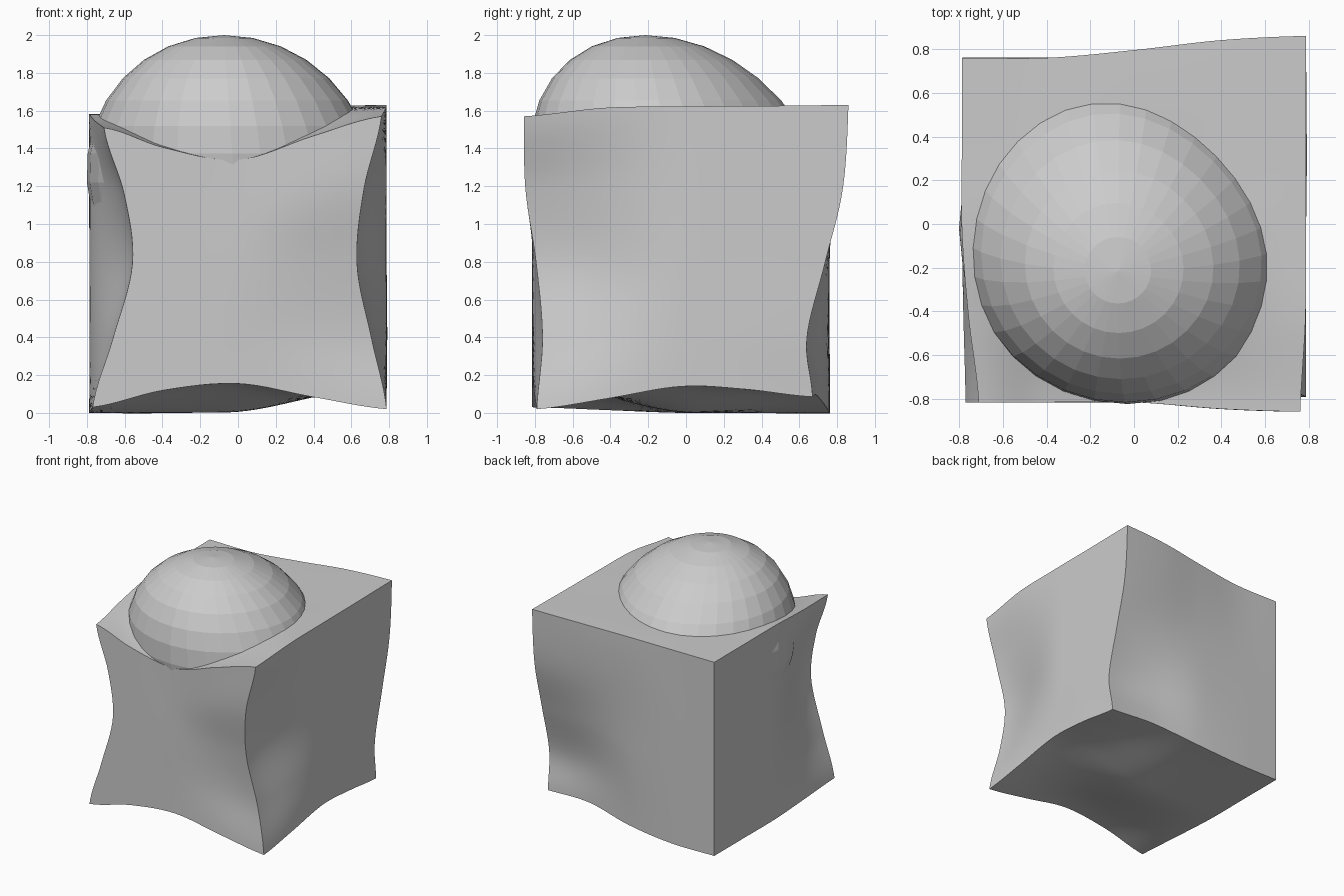
import bpy, bmesh
from mathutils import Vector as V

if "Cube" in bpy.data.objects:
    bpy.data.objects.remove(bpy.data.objects["Cube"])

N = 32
LO, HI = (-.787, -.815, 0), (.787, .76, 1.58)

# Corner offsets from a plain box, keyed by (x, y, z) side
corner = {
    (0, 0, 0): (.017, 0, .03), (1, 0, 0): (0, .025, .02),
    (0, 1, 0): (0, 0, 0), (1, 1, 0): (-.01, -.09, .085),
    (0, 0, 1): (.077, 0, -.07), (1, 0, 1): (-.027, -.043, -.01),
    (0, 1, 1): (0, 0, 0), (1, 1, 1): (0, .1, .05)}

# Three offsets along each edge, keyed by axis and the sides on the other two axes
Z = (0, 0, 0)
edge = {
    (0, 0, 0): [(0, 0, .12), (0, .005, .155), (0, .015, .085)],
    (0, 0, 1): [(0, 0, -.175), (0, 0, -.24), (0, -.03, -.115)],
    (0, 1, 0): [Z, (0, -.02, .035), (0, -.07, .095)],
    (0, 1, 1): [Z, (0, .035, .02), (0, .08, .042)],
    (1, 0, 0): [(.007, 0, .015), Z, Z],
    (1, 0, 1): [(.03, 0, -.035), Z, Z],
    (1, 1, 0): [(0, 0, .075), (0, 0, .14), (0, -.05, .125)],
    (1, 1, 1): [(-.003, -.01, .035), (0, 0, .042), (0, .03, .045)],
    (2, 0, 0): [(.125, 0, 0), (.228, 0, 0), (.185, 0, -.03)],
    (2, 1, 0): [(-.08, .055, 0), (-.157, .022, 0), (-.12, -.035, 0)],
    (2, 0, 1): [Z, Z, Z],
    (2, 1, 1): [(0, -.12, 0), (0, -.025, 0), (0, .07, 0)]}


def key3(axis, a, others):
    k = list(others)
    k.insert(axis, a)
    return tuple(k)


def edge_offset(axis, others, t):
    """Smooth curve through the five offsets of one edge."""
    p = [V(corner[key3(axis, 0, others)])] + [V(q) for q in edge[(axis, *others)]]
    p.append(V(corner[key3(axis, 1, others)]))
    i = min(int(t * 4), 3)
    f = t * 4 - i
    tan = [(p[min(j + 1, 4)] - p[max(j - 1, 0)]) / 2 for j in range(5)]
    h = f * f * (3 - 2 * f)
    return (p[i] * (1 - h) + p[i + 1] * h + tan[i] * (f * (1 - f) ** 2)
            - tan[i + 1] * (f * f * (1 - f)))


def fade(t, side):
    """Influence of an edge, gone a little past mid-face."""
    d = min((1 - t if side else t) / .55, 1)
    return 1 - d * d * (3 - 2 * d)


# Body: six patches whose curved edges blend into flat middles
bm = bmesh.new()
for ax in range(3):
    a, b = [i for i in range(3) if i != ax]
    for side in (0, 1):
        grid = []
        for i in range(N + 1):
            row = []
            for j in range(N + 1):
                u, v = i / N, j / N
                c = [0, 0, 0]
                c[ax], c[a], c[b] = side, u, v
                pos = V([LO[k] + (HI[k] - LO[k]) * c[k] for k in range(3)])
                for s in (0, 1):
                    ka, kb = [0, 0, 0], [0, 0, 0]
                    ka[ax] = kb[ax] = side
                    ka[b], kb[a] = s, s
                    pos += fade(v, s) * edge_offset(a, [ka[k] for k in range(3) if k != a], u)
                    pos += fade(u, s) * edge_offset(b, [kb[k] for k in range(3) if k != b], v)
                    for r in (0, 1):
                        kc = [0, 0, 0]
                        kc[ax], kc[a], kc[b] = side, s, r
                        pos -= fade(u, s) * fade(v, r) * V(corner[tuple(kc)])
                row.append(bm.verts.new(pos))
            grid.append(row)
        for i in range(N):
            for j in range(N):
                bm.faces.new((grid[i][j], grid[i + 1][j], grid[i + 1][j + 1], grid[i][j + 1]))
bmesh.ops.remove_doubles(bm, verts=bm.verts, dist=1e-4)
bmesh.ops.recalc_face_normals(bm, faces=bm.faces)
me = bpy.data.meshes.new("body")
bm.to_mesh(me)
bm.free()
body = bpy.data.objects.new("body", me)
bpy.context.collection.objects.link(body)
bpy.context.view_layer.objects.active = body
body.select_set(True)
bpy.ops.object.shade_smooth_by_angle()

# Dome: faceted ball leaning forward, flattened on its back right
R = .78
bpy.ops.mesh.primitive_uv_sphere_add(segments=32, ring_count=16, radius=R)
dome = bpy.context.object
dome.name = "dome"
for vert in dome.data.vertices:
    x, y, z = vert.co
    s = max(0, (x + y) / 1.414 / R)
    k = .11 * s ** 3 / 1.414
    vert.co = (x - k - .02 - .07 * z, y - k - .02 - .25 * z, z + 1.22)
